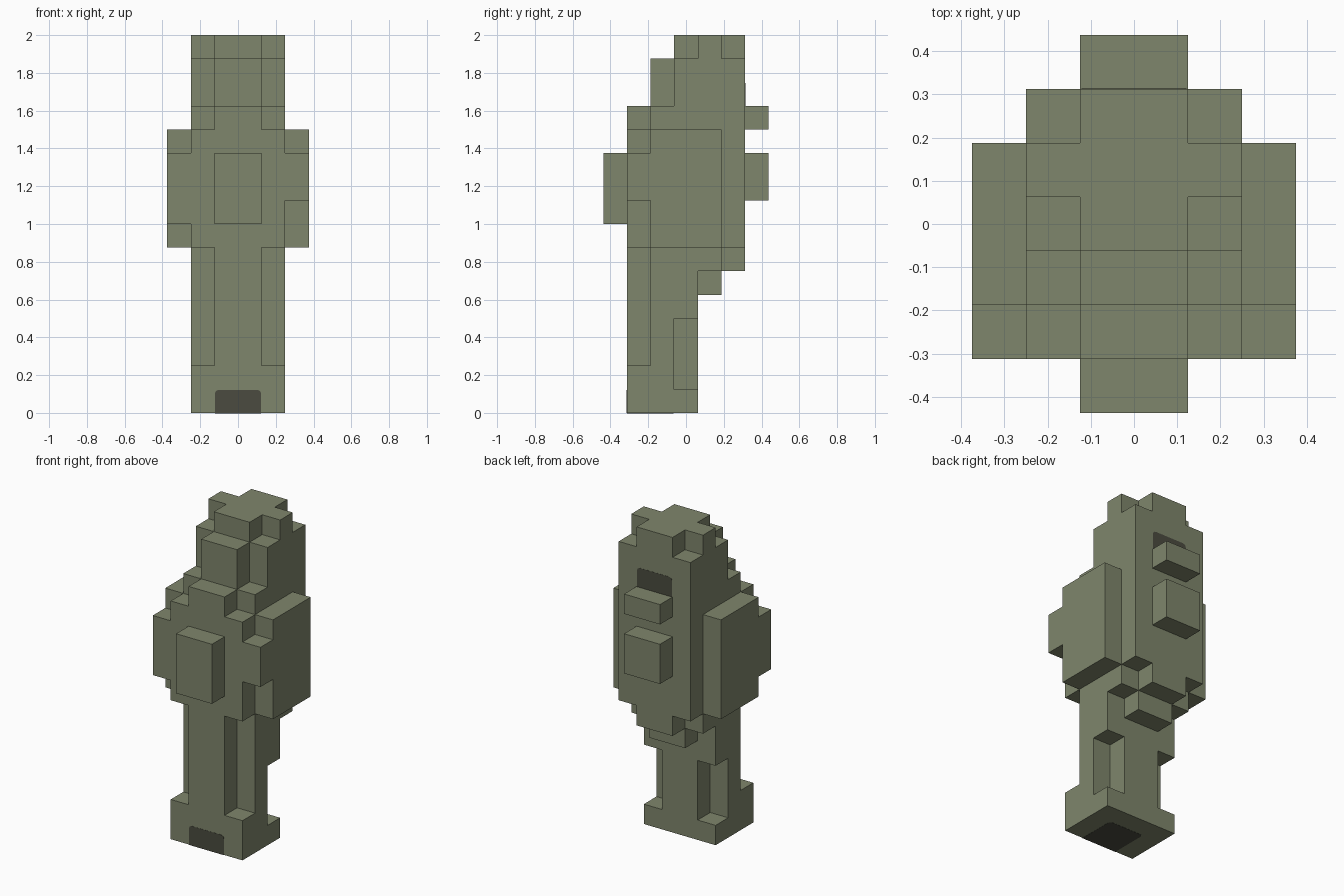
import bpy, bmesh, math
from mathutils import Vector, Matrix

if "Cube" in bpy.data.objects:
    bpy.data.objects.remove(bpy.data.objects["Cube"])

U = 0.125  # one block


def material(name, rgb):
    m = bpy.data.materials.new(name)
    m.use_nodes = True
    m.diffuse_color = (*rgb, 1)
    m.node_tree.nodes["Principled BSDF"].inputs["Base Color"].default_value = (*rgb, 1)
    return m


olive = material("olive_stone", (0.212, 0.238, 0.150))
dark = material("dark_marking", (0.069, 0.070, 0.050))


def finish(bm, name, mat):
    me = bpy.data.meshes.new(name)
    bm.to_mesh(me)
    bm.free()
    me.materials.append(mat)
    ob = bpy.data.objects.new(name, me)
    bpy.context.collection.objects.link(ob)
    return ob


def mid(w, y0, y1, z0, z1):
    """Block range centred on x, w blocks to each side."""
    return (-w, w, y0, y1, z0, z1)


# Every part is a stack of block ranges: x0, x1, y0, y1, z0, z1
PARTS = {
    "foot": [mid(2, 1, 4, 0, 1), mid(2, 1, 3, 1, 2), mid(1, 3, 4, 1, 2)],
    "leg": [mid(1, 1, 2, 2, 7), mid(2, 2, 3, 2, 7), mid(1, 3, 4, 2, 4), mid(2, 3, 4, 4, 7)],
    "hip_step": [mid(2, 4, 5, 6, 7), mid(1, 4, 5, 5, 6), mid(1, 5, 6, 6, 7)],
    "torso": [mid(2, 1, 2, 7, 12), mid(1, 1, 2, 12, 13), mid(2, 2, 6, 7, 13)],
    "left_arm": [(2, 3, 2, 5, 7, 12), (2, 3, 1, 2, 9, 11)],
    "right_arm": [(-3, -2, 2, 5, 7, 12), (-3, -2, 1, 2, 8, 11)],
    "head": [mid(1, 2, 3, 13, 15), mid(2, 3, 6, 13, 15)],
    "crown": [mid(1, 3, 6, 15, 16), mid(2, 4, 5, 15, 16)],
    "chest_block": [mid(1, 0, 1, 8, 11)],
    "back_block": [mid(1, 6, 7, 9, 11)],
    "back_ledge": [mid(1, 6, 7, 12, 13)],
}


def cells(boxes):
    return {(x, y, z) for a, b, c, d, e, f in boxes
            for x in range(a, b) for y in range(c, d) for z in range(e, f)}


solid = set().union(*(cells(b) for b in PARTS.values()))


def build(name, boxes):
    """Make only the exposed block faces, then merge flat areas."""
    bm = bmesh.new()
    for c in cells(boxes):
        for axis in range(3):
            for s in (-1, 1):
                n = list(c)
                n[axis] += s
                if tuple(n) in solid:
                    continue
                corners = []
                for p, q in ((0, 0), (1, 0), (1, 1), (0, 1)):
                    v = list(c)
                    v[axis] += s > 0
                    v[(axis + 1) % 3] += p
                    v[(axis + 2) % 3] += q
                    corners.append(bm.verts.new((v[0] * U, (v[1] - 3.5) * U, v[2] * U)))
                bm.faces.new(corners if s > 0 else corners[::-1])
    bmesh.ops.remove_doubles(bm, verts=bm.verts, dist=0.001)
    bmesh.ops.dissolve_limit(bm, angle_limit=0.01, verts=bm.verts, edges=bm.edges)
    finish(bm, name, olive)


for part, boxes in PARTS.items():
    build(part, boxes)


def marking(name, height, matrix):
    """Thin plate with two rounded upper corners, drawn upright facing -y."""
    bm = bmesh.new()
    w, r = 0.122, 0.022
    pts = [(-w, 0), (w, 0)]
    for sx, start in ((1, 0), (-1, 90)):
        for i in range(5):
            a = math.radians(start + i * 22.5)
            pts.append((sx * (w - r) + r * math.cos(a), height - r + r * math.sin(a)))
    face = bm.faces.new([bm.verts.new((x, -0.002, z)) for x, z in pts])
    rim = bmesh.ops.extrude_face_region(bm, geom=[face])["geom"]
    bmesh.ops.translate(bm, vec=Vector((0, 0.001, 0)),
                        verts=[v for v in rim if isinstance(v, bmesh.types.BMVert)])
    bmesh.ops.recalc_face_normals(bm, faces=bm.faces)
    bm.transform(matrix)
    finish(bm, name, dark)


# Dark rounded markings on the foot front, the sole and the back of the head
front = Matrix.Translation((0, -2.5 * U, 0))
marking("foot_marking", 0.122, front)
marking("sole_marking", 0.245, front @ Matrix.Rotation(math.pi / 2, 4, "X") @ Matrix.Scale(-1, 4, (0, 0, 1)))
marking("back_marking", 0.122, Matrix.Translation((0, 2.5 * U, 13 * U)) @ Matrix.Rotation(math.pi, 4, "Z"))
